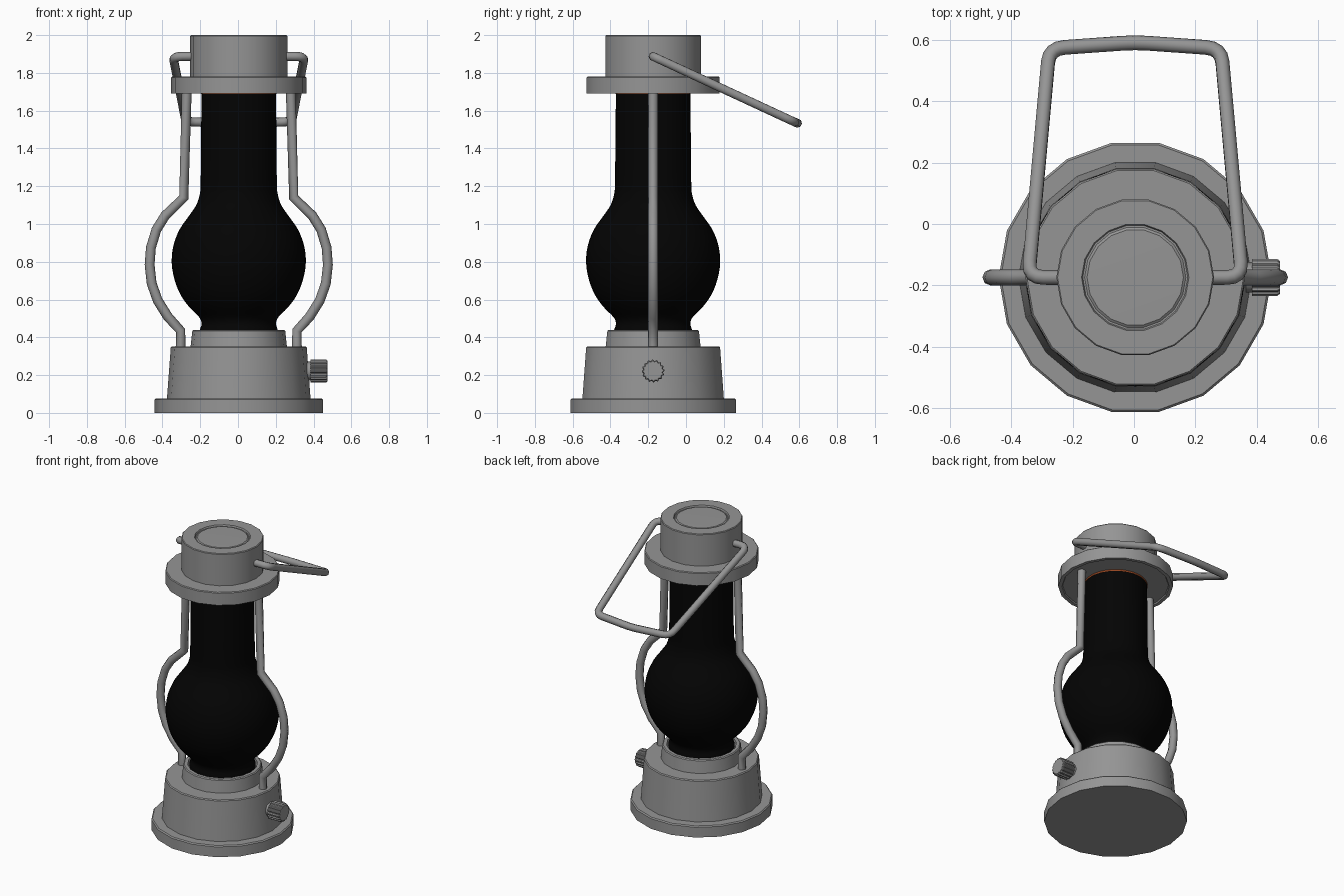
import bpy, bmesh, math
from mathutils import Vector

if "Cube" in bpy.data.objects:
    bpy.data.objects.remove(bpy.data.objects["Cube"])

CX, CY = 0.004, -0.174  # lantern axis


def material(name, color):
    m = bpy.data.materials.new(name)
    m.diffuse_color = color
    m.use_nodes = True
    m.node_tree.nodes["Principled BSDF"].inputs["Base Color"].default_value = m.diffuse_color
    return m


grey = material("dark_metal", (0.3, 0.3, 0.3, 1))
black = material("dark_glass", (0.001, 0.001, 0.001, 1))
rust = material("orange_rim", (0.3, 0.06, 0.015, 1))


def finish(ob, mat=grey, angle=35):
    bpy.ops.object.select_all(action='DESELECT')
    ob.select_set(True)
    bpy.context.view_layer.objects.active = ob
    bpy.ops.object.shade_smooth_by_angle(angle=math.radians(angle))
    ob.data.materials.append(mat)
    return ob


def to_object(name, bm):
    bmesh.ops.recalc_face_normals(bm, faces=bm.faces)
    me = bpy.data.meshes.new(name)
    bm.to_mesh(me)
    bm.free()
    ob = bpy.data.objects.new(name, me)
    bpy.context.collection.objects.link(ob)
    return ob


def lathe(name, profile, sides=18, mat=grey, closed=False):
    """Revolve (radius, z) points around the lantern axis."""
    bm = bmesh.new()
    rings = []
    for r, z in profile:
        if r == 0:
            rings.append([bm.verts.new((CX, CY, z))] * sides)
        else:
            rings.append([bm.verts.new((CX + r * math.cos(2 * math.pi * i / sides),
                                        CY + r * math.sin(2 * math.pi * i / sides), z))
                          for i in range(sides)])
    if closed:
        rings.append(rings[0])
    for a, b in zip(rings, rings[1:]):
        for i in range(sides):
            j = (i + 1) % sides
            bm.faces.new(dict.fromkeys((a[i], a[j], b[j], b[i])))
    return finish(to_object(name, bm), mat)


def spline(pts, steps=3):
    """Catmull-Rom refinement of a profile."""
    p = [Vector(q) for q in (pts[0], *pts, pts[-1])]
    out = []
    for a, b, c, d in zip(p, p[1:], p[2:], p[3:]):
        for k in range(steps):
            t = k / steps
            out.append(0.5 * (2 * b + (c - a) * t + (2 * a - 5 * b + 4 * c - d) * t ** 2
                              + (3 * b - a - 3 * c + d) * t ** 3))
    return out + [p[-1]]


def fillet(pts, size):
    """Round every inner corner of a path."""
    pts = [Vector(p) for p in pts]
    out = [pts[0]]
    for a, b, c in zip(pts, pts[1:], pts[2:]):
        s = b + (a - b).normalized() * size
        e = b + (c - b).normalized() * size
        for k in range(5):
            t = k / 4
            out.append(s * (1 - t) ** 2 + b * 2 * t * (1 - t) + e * t * t)
    return out + [pts[-1]]


def tube(name, pts, radius):
    cu = bpy.data.curves.new(name, 'CURVE')
    cu.dimensions = '3D'
    cu.bevel_depth = radius
    cu.bevel_resolution = 2
    cu.use_fill_caps = True
    sp = cu.splines.new('POLY')
    sp.points.add(len(pts) - 1)
    for p, q in zip(sp.points, pts):
        p.co = (*q, 1)
    ob = bpy.data.objects.new(name, cu)
    bpy.context.collection.objects.link(ob)
    bpy.ops.object.select_all(action='DESELECT')
    ob.select_set(True)
    bpy.context.view_layer.objects.active = ob
    bpy.ops.object.convert(target='MESH')
    return finish(bpy.context.view_layer.objects.active, angle=50)


# Fuel tank with foot and open burner collar
lathe("tank", [(0, 0), (0.445, 0), (0.445, 0.07), (0.438, 0.077), (0.38, 0.077),
               (0.36, 0.346), (0.354, 0.352), (0.255, 0.352), (0.246, 0.434), (0.24, 0.44),
               (0.218, 0.44), (0.214, 0.40), (0, 0.40)])

# Globe and chimney
globe = spline([(0.207, 0.405), (0.206, 0.44), (0.197, 0.47), (0.208, 0.505),
                (0.262, 0.56), (0.308, 0.625), (0.34, 0.705), (0.355, 0.795), (0.346, 0.885),
                (0.314, 0.97), (0.262, 1.045), (0.225, 1.10), (0.207, 1.155), (0.202, 1.21),
                (0.2, 1.40), (0.197, 1.70)])
lathe("globe", [(0, 0.405)] + globe, 40, black)
lathe("chimney_rim", [(0.19, 1.689), (0.199, 1.689), (0.199, 1.70), (0.19, 1.70)], 40, rust, True)

# Flanged hood with a shallow groove around the top disc
lathe("hood", [(0, 1.70), (0.33, 1.70), (0.335, 1.692), (0.358, 1.692), (0.358, 1.775),
               (0.353, 1.78), (0.257, 1.78), (0.257, 1.995), (0.253, 2.0), (0.175, 2.0),
               (0.171, 1.99), (0.165, 1.99), (0.157, 1.996), (0, 1.999)])

# Side tubes
side = [(0.308, 0.33), (0.308, 0.435), (0.376, 0.51), (0.429, 0.595), (0.461, 0.685),
        (0.472, 0.785), (0.465, 0.875), (0.436, 0.97), (0.389, 1.045), (0.291, 1.14), (0.275, 1.72)]
for s, label in ((1, "right"), (-1, "left")):
    tube("side_tube_" + label, [(CX + s * x, CY, z) for x, z in side], 0.026)

# Carrying bail, tipped back
half = [(0.23, CY, 1.887), (0.348, CY, 1.887), (0.28, 0.572, 1.541), (0.0, 0.592, 1.533)]
bail = half + [(-x, y, z) for x, y, z in half[-2::-1]]
tube("bail_handle", [p + Vector((CX, 0, 0)) for p in fillet(bail, 0.05)], 0.024)

# Fluted wick knob on a short stem
bm = bmesh.new()
n = 64
ends = []
for x, k in ((0.385, 1), (0.467, 1), (0.475, 0.9)):
    ring = []
    for i in range(n):
        a = 2 * math.pi * i / n
        r = k * (0.06 if i % 4 < 2 else 0.054)
        ring.append(bm.verts.new((x, CY + r * math.cos(a), 0.222 + r * math.sin(a))))
    ends.append(ring)
for a, b in zip(ends, ends[1:]):
    for i in range(n):
        bm.faces.new((a[i], a[(i + 1) % n], b[(i + 1) % n], b[i]))
bm.faces.new(ends[0])
bm.faces.new(ends[-1])
finish(to_object("wick_knob", bm), angle=20)
tube("knob_stem", [(0.34, CY, 0.222), (0.39, CY, 0.222)], 0.05)
